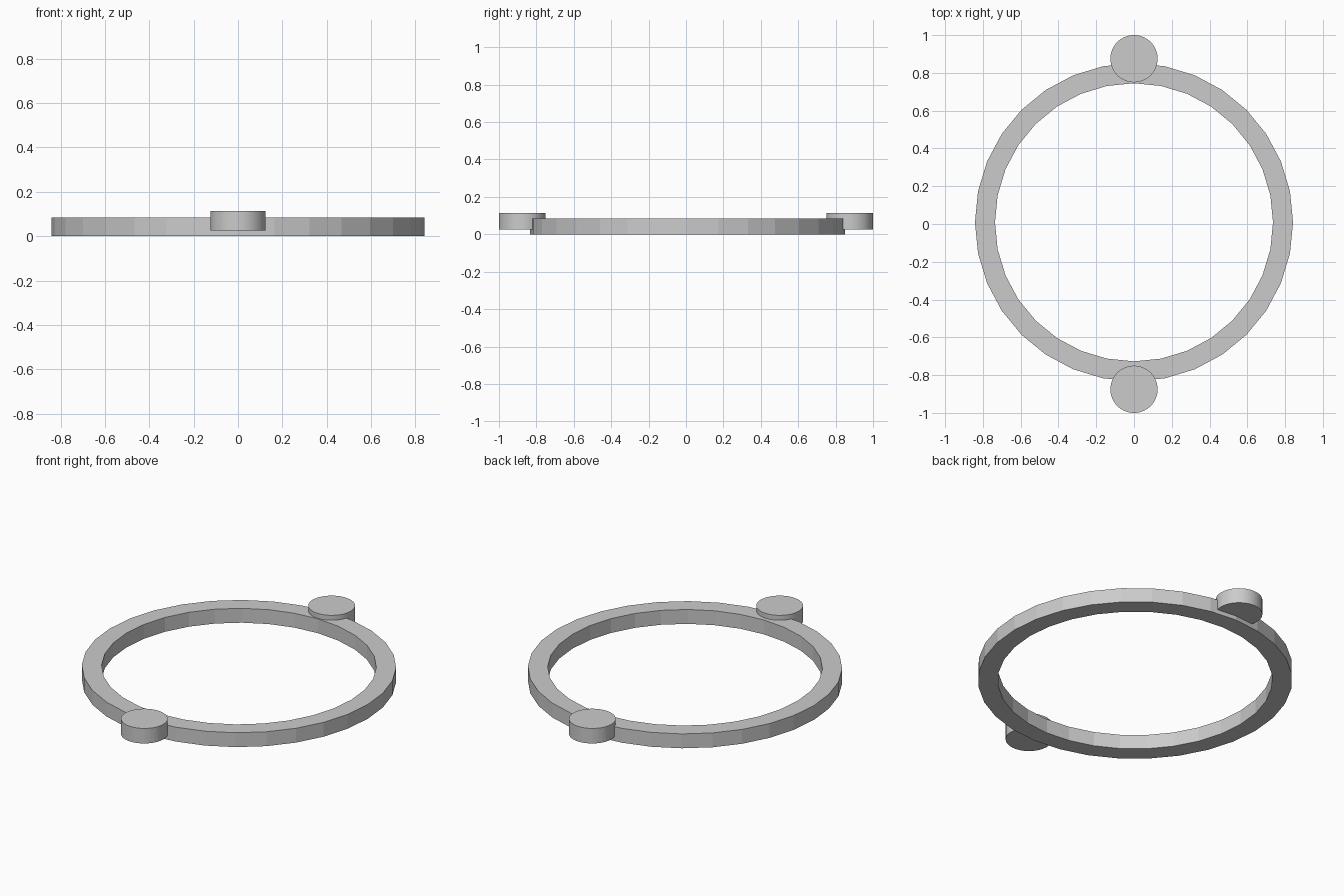
import bpy, bmesh
from math import cos, sin, tau

if "Cube" in bpy.data.objects:
    bpy.data.objects.remove(bpy.data.objects["Cube"])


def finish(name, bm):
    bmesh.ops.recalc_face_normals(bm, faces=bm.faces)
    mesh = bpy.data.meshes.new(name)
    bm.to_mesh(mesh)
    bm.free()
    obj = bpy.data.objects.new(name, mesh)
    bpy.context.collection.objects.link(obj)
    return obj


def ring(name, outer, inner, z0, z1, cy, sides):
    # Rectangular section swept around a circle
    bm = bmesh.new()
    section = [(outer, z0), (outer, z1), (inner, z1), (inner, z0)]
    loops = [[bm.verts.new((r * cos(tau * i / sides), cy + r * sin(tau * i / sides), z))
              for r, z in section] for i in range(sides)]
    for i in range(sides):
        a, b = loops[i], loops[(i + 1) % sides]
        for k in range(4):
            n = (k + 1) % 4
            bm.faces.new((a[k], b[k], b[n], a[n]))
    return finish(name, bm)


def disc(name, y, radius, z0, z1, sides):
    bm = bmesh.new()
    bmesh.ops.create_cone(bm, cap_ends=True, segments=sides, radius1=radius,
                          radius2=radius, depth=z1 - z0)
    bmesh.ops.translate(bm, verts=bm.verts, vec=(0, y, (z0 + z1) / 2))
    return finish(name, bm)


# Flat-faceted ring body
ring("ring_band", 0.842, 0.736, 0.0, 0.085, 0.009, 32)

# Round lugs at front and back
for name, y in (("front_lug", -0.875), ("back_lug", 0.875)):
    disc(name, y, 0.125, 0.025, 0.114, 64)
